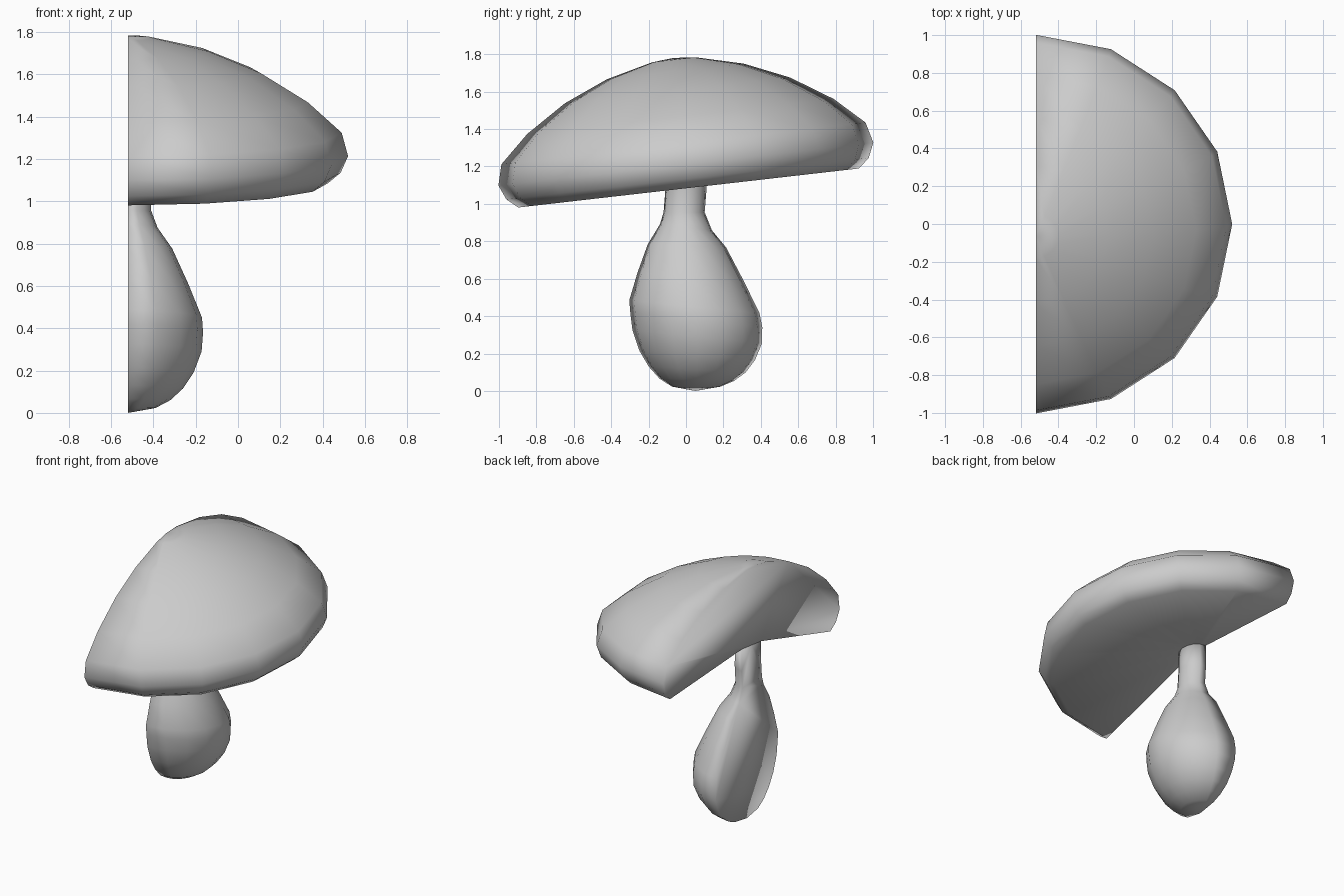
import bpy, bmesh
from math import sin, cos, pi

if "Cube" in bpy.data.objects:
    bpy.data.objects.remove(bpy.data.objects["Cube"], do_unlink=True)

CUT_X = -0.52      # plane of the flat cut side
STEPS = 8          # sides around the half turn

grey = bpy.data.materials.new("plain grey")
grey.use_nodes = True
GREY = (0.6, 0.6, 0.6, 1)
grey.diffuse_color = GREY
grey.node_tree.nodes["Principled BSDF"].inputs["Base Color"].default_value = GREY


def half_turned(name, rings, y_scale):
    """Half turned solid from (radius, z, y centre, tilt) rings, closed on the cut side."""
    bm = bmesh.new()
    loops = []
    for r, z, yc, tilt in rings:
        if r == 0:
            pole = bm.verts.new((CUT_X, yc, z))
            loops.append([pole] * (STEPS + 1))
            continue
        loop = []
        for i in range(STEPS + 1):
            a = pi * (i / STEPS - 0.5)
            dy = r * sin(a) * y_scale
            loop.append(bm.verts.new((CUT_X + r * cos(a), yc + dy * cos(tilt), z + dy * sin(tilt))))
        loops.append(loop)
    for upper, lower in zip(loops, loops[1:]):
        for i in range(STEPS):
            quad = [upper[i], lower[i], lower[i + 1], upper[i + 1]]
            bm.faces.new(list(dict.fromkeys(quad)))
    # flat cut side
    outline = [l[0] for l in loops] + [l[-1] for l in reversed(loops)]
    bm.faces.new(list(dict.fromkeys(outline)))
    bmesh.ops.recalc_face_normals(bm, faces=bm.faces)
    for f in bm.faces:
        f.smooth = True
    mesh = bpy.data.meshes.new(name)
    bm.to_mesh(mesh)
    bm.free()
    mesh.materials.append(grey)
    obj = bpy.data.objects.new(name, mesh)
    bpy.context.collection.objects.link(obj)
    return obj


# Cap: domed top, rounded rim and hollow underside, leaning forward
LEAN = 0.114
cap_profile = [(0, 0.70), (0.12, 0.69), (0.38, 0.627), (0.625, 0.525), (0.85, 0.385),
               (1.01, 0.24), (1.04, 0.129), (1.005, 0.05), (0.945, 0.0), (0.11, 0.14), (0, 0.14)]
cap = half_turned("mushroom_cap",
                  [(r, 1.085 + h * cos(LEAN), 0.014 - h * sin(LEAN), LEAN) for r, h in cap_profile], 0.97)

# Stem: thin neck swelling into a bulb, leaning back
stem_rings = [(0, 1.224, 0, 0), (0.11, 1.224, 0, LEAN), (0.11, 1.08, 0, 0), (0.11, 0.955, -0.01, 0),
              (0.14, 0.875, 0, -0.12), (0.21, 0.775, 0.005, -0.04), (0.285, 0.61, 0.025, -0.08),
              (0.35, 0.45, 0.045, -0.1), (0.355, 0.38, 0.055, -0.11), (0.348, 0.29, 0.06, -0.1),
              (0.31, 0.19, 0.06, -0.08), (0.26, 0.115, 0.06, -0.06), (0.2, 0.06, 0.058, -0.03),
              (0.13, 0.023, 0.055, 0), (0, 0, 0.05, 0)]
stem = half_turned("mushroom_stem", stem_rings, 1.0)
